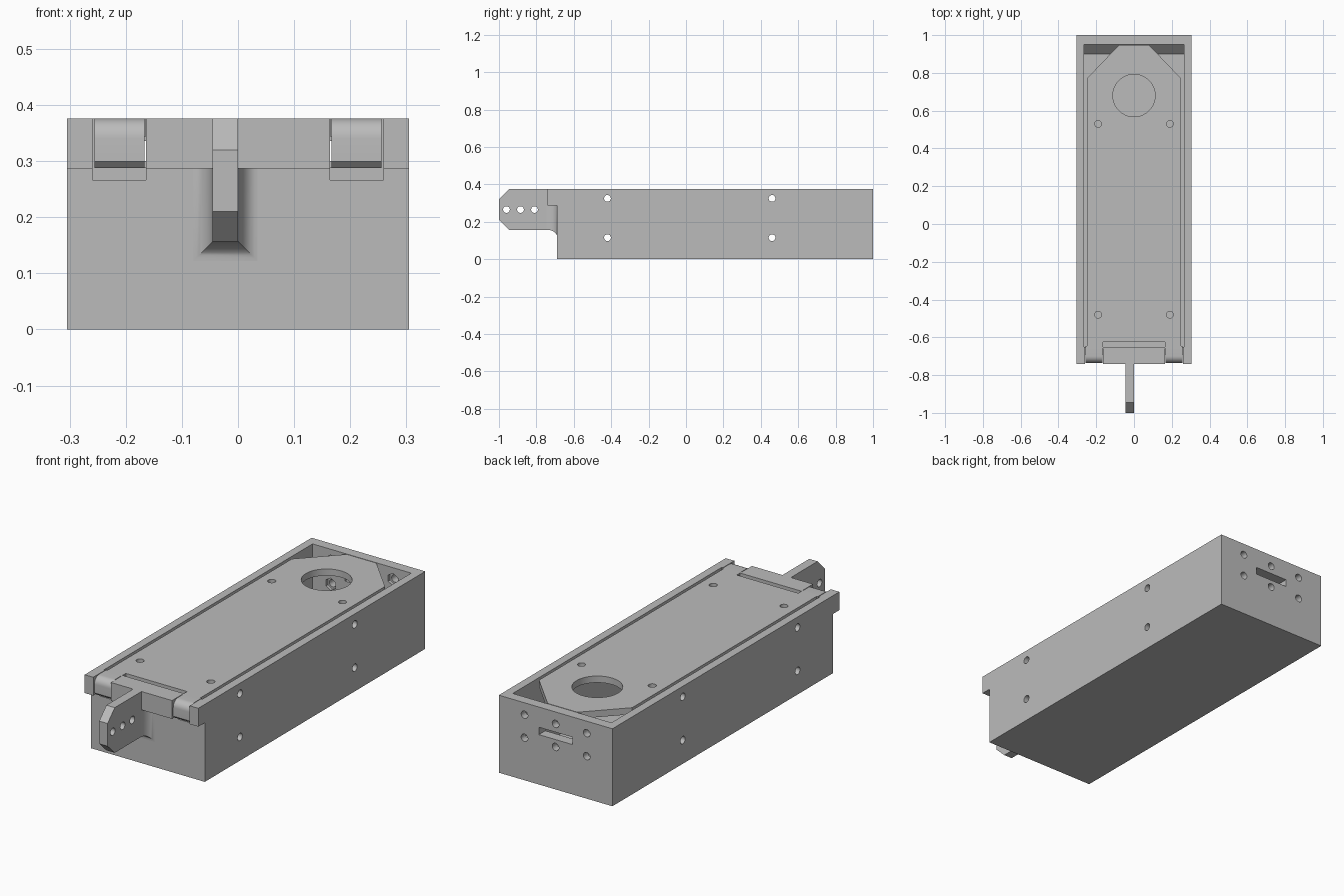
import bpy, bmesh, math
from mathutils import Matrix, Vector

if "Cube" in bpy.data.objects:
    bpy.data.objects.remove(bpy.data.objects["Cube"], do_unlink=True)

GREY = (0.5, 0.5, 0.5, 1)
mat = bpy.data.materials.new("plain grey")
mat.use_nodes = True
mat.diffuse_color = GREY
mat.node_tree.nodes["Principled BSDF"].inputs["Base Color"].default_value = GREY


def finish(name, bm):
    bmesh.ops.recalc_face_normals(bm, faces=bm.faces)
    mesh = bpy.data.meshes.new(name)
    bm.to_mesh(mesh)
    bm.free()
    mesh.materials.append(mat)
    obj = bpy.data.objects.new(name, mesh)
    bpy.context.collection.objects.link(obj)
    return obj


def prism(name, points, lo, hi, axis):
    """Extrude an outline: (y, z) points along x, or (x, y) points along z."""
    place = (lambda p: (lo, *p)) if axis == "x" else (lambda p: (*p, lo))
    push = (hi - lo, 0, 0) if axis == "x" else (0, 0, hi - lo)
    bm = bmesh.new()
    face = bm.faces.new([bm.verts.new(place(p)) for p in points])
    new = bmesh.ops.extrude_face_region(bm, geom=[face])["geom"]
    bmesh.ops.translate(bm, vec=push, verts=[v for v in new if isinstance(v, bmesh.types.BMVert)])
    return finish(name, bm)


def box(name, x, y, z):
    return prism(name, [(x[0], y[0]), (x[1], y[0]), (x[1], y[1]), (x[0], y[1])], *z, "z")


def rod(centre, radius, length, axis, sides=32):
    turn = {"x": Matrix.Rotation(math.pi / 2, 4, "Y"),
            "y": Matrix.Rotation(math.pi / 2, 4, "X"), "z": Matrix()}[axis]
    bm = bmesh.new()
    bmesh.ops.create_cone(bm, cap_ends=True, segments=sides, radius1=radius, radius2=radius,
                          depth=length, matrix=Matrix.Translation(Vector(centre)) @ turn)
    return finish("cutter", bm)


def cut(target, cutters):
    """Subtract every cutter, then discard it."""
    bpy.context.view_layer.objects.active = target
    for c in cutters:
        mod = target.modifiers.new("cut", "BOOLEAN")
        mod.operation, mod.solver, mod.object = "DIFFERENCE", "EXACT", c
        bpy.ops.object.modifier_apply(modifier=mod.name)
        bpy.data.objects.remove(c, do_unlink=True)


def smooth(obj):
    bpy.ops.object.select_all(action="DESELECT")
    obj.select_set(True)
    bpy.context.view_layer.objects.active = obj
    bpy.ops.object.shade_smooth_by_angle(angle=math.radians(30))


TOP, HOLE = 0.376, 0.018

# Case with an overhanging front lip
case = prism("case", [(-0.69, 0), (1, 0), (1, TOP), (-0.74, TOP), (-0.74, 0.287), (-0.69, 0.287)],
             -0.305, 0.305, "x")
cavity = prism("cutter", [(-0.65, 0.04), (0.9, 0.04), (0.95, 0.09), (0.95, 0.45), (-0.65, 0.45)],
               -0.265, 0.265, "x")
cutters = [cavity, box("cutter", (-0.09, 0.09), (0.9, 1.1), (0.242, 0.278))]
for s in (-1, 1):
    x = sorted((s * 0.164, s * 0.259))
    cutters.append(box("cutter", x, (-0.8, -0.6), (0.266, 0.45)))
# Screw holes in the sides and back, with nut pockets inside the back wall
for z in (0.115, 0.325):
    cutters += [rod((0, y, z), HOLE, 0.8, "x") for y in (-0.42, 0.46)]
for z in (0.206, 0.318):
    for x in (-0.167, 0, 0.167):
        cutters.append(rod((x, 1, z), HOLE, 0.2, "y"))
        cutters.append(rod((x, 0.94, z), 0.03, 0.05, "y", 6))
cut(case, cutters)
smooth(case)

# Lid with clipped rear corners, screw holes and a large round opening
half = [(0.165, -0.625), (0.165, -0.66), (0.25, -0.66), (0.25, 0.77), (0.08, 0.947)]
lid = prism("lid", half + [(-x, y) for x, y in reversed(half)], 0.344, TOP, "z")
cut(lid, [rod((0, 0.68, 0.36), 0.112, 0.2, "z", 64)]
    + [rod((s * 0.19, y, 0.36), HOLE, 0.2, "z") for s in (-1, 1) for y in (-0.48, 0.53)])
smooth(lid)

# Rounded hooks that hang the lid in the lip notches
R = 0.035
arc = [(-0.7 - R * math.sin(a), TOP - R + R * math.cos(a))
       for a in (math.pi / 2 * i / 8 for i in range(9))]
hook = [(-0.645, 0.288), (-0.645, TOP)] + arc + [(-0.735, 0.299), (-0.724, 0.288)]
for s, side in ((-1, "right"), (1, "left")):
    lo, hi = sorted((s * 0.167, s * 0.256))
    smooth(prism(side + "_lid_hook", hook, lo, hi, "x"))

# Front lever with clipped corners and three holes
X0, X1, LOW = -0.045, 0.0, 0.157
lever = prism("front_lever", [(-0.68, LOW), (-0.945, LOW), (-1, 0.21), (-1, 0.32), (-0.945, TOP),
                              (-0.735, TOP), (-0.735, 0.3), (-0.68, 0.3)], X0, X1, "x")
cut(lever, [rod((0, y, 0.265), HOLE, 0.3, "x") for y in (-0.96, -0.885, -0.81)])
smooth(lever)

# Concave flare where the lever meets the case
bm = bmesh.new()
rings, flare, steps = [], 0.035, 10
for i in range(steps + 1):
    a = math.pi / 2 * i / steps
    d, y = flare * (1 - math.cos(a)), -0.69 - 0.055 * (1 - math.sin(a))
    rings.append([bm.verts.new((x, y, z)) for x, z in
                  ((X0 - d, 0.29), (X0 - d, LOW - d), (X1 + d, LOW - d), (X1 + d, 0.29))])
for a, b in zip(rings, rings[1:]):
    for i in range(4):
        j = (i + 1) % 4
        bm.faces.new((a[i], a[j], b[j], b[i]))
bm.faces.new(rings[0])
bm.faces.new(rings[-1])
smooth(finish("lever_flare", bm))
